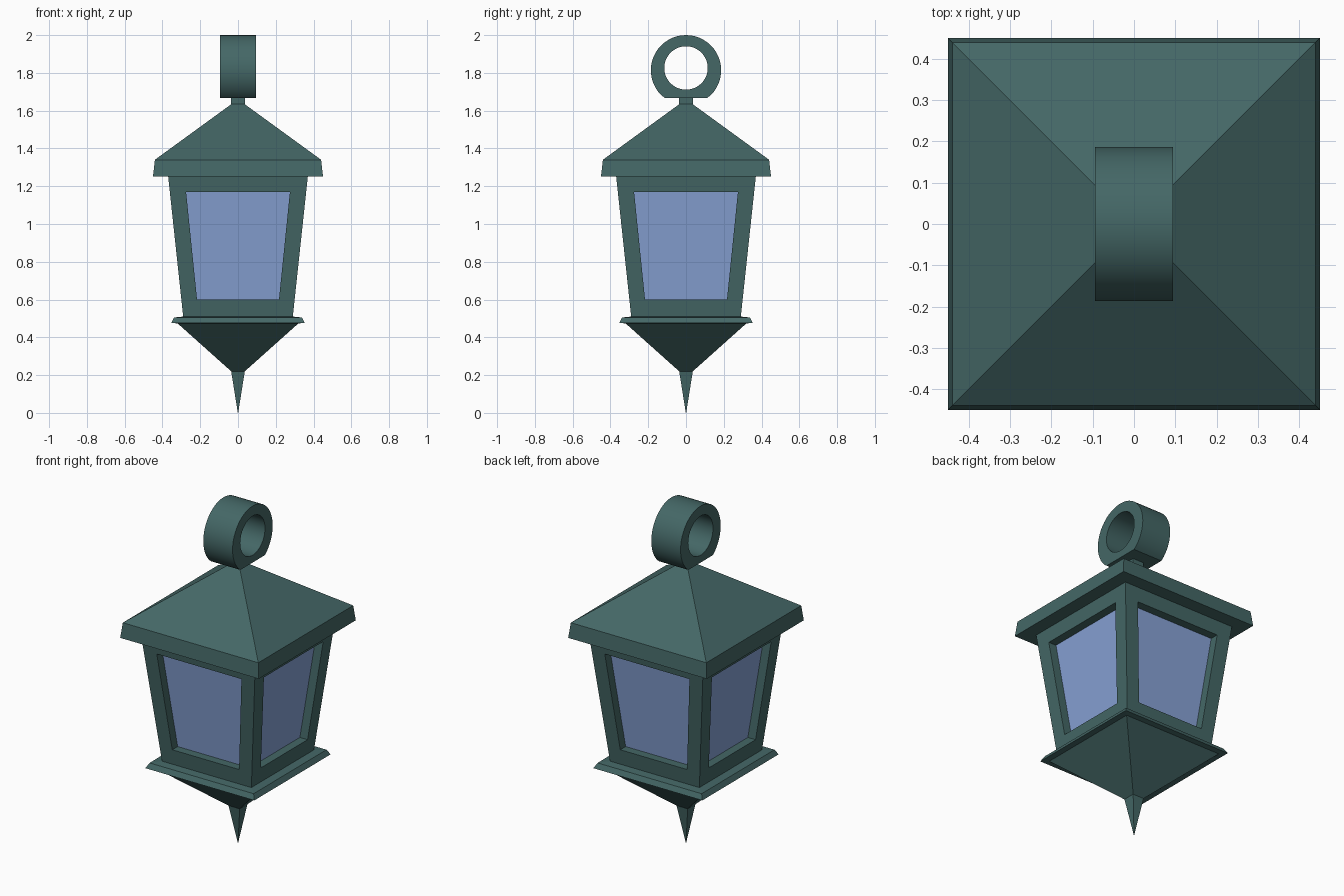
import bpy, bmesh, math
from mathutils import Vector

if "Cube" in bpy.data.objects:
    bpy.data.objects.remove(bpy.data.objects["Cube"])


def material(name, rgb):
    m = bpy.data.materials.new(name)
    m.diffuse_color = (*rgb, 1)
    m.use_nodes = True
    m.node_tree.nodes["Principled BSDF"].inputs["Base Color"].default_value = m.diffuse_color
    return m


green = material("dark green metal", (0.058, 0.136, 0.133))
blue = material("blue glass", (0.242, 0.361, 0.665))


def finish(name, bm, mats):
    bmesh.ops.recalc_face_normals(bm, faces=bm.faces)
    me = bpy.data.meshes.new(name)
    bm.to_mesh(me)
    bm.free()
    for m in mats:
        me.materials.append(m)
    ob = bpy.data.objects.new(name, me)
    bpy.context.collection.objects.link(ob)
    return ob


def square_stack(sections):
    """Solid with square cross-sections given as (half width, z)."""
    bm = bmesh.new()
    rings = [[bm.verts.new((sx * h, sy * h, z))
              for sx, sy in ((-1, -1), (1, -1), (1, 1), (-1, 1))]
             for h, z in sections]
    sides = []
    for a, b in zip(rings, rings[1:]):
        for i in range(4):
            j = (i + 1) % 4
            sides.append(bm.faces.new((a[i], a[j], b[j], b[i])))
    bm.faces.new(rings[0][::-1])
    bm.faces.new(rings[-1])
    return bm, sides


# Spike, inverted pyramid and sill rim
for name, sections in {
    "bottom_spike": [(0.001, 0), (0.036, 0.22)],
    "bottom_pyramid": [(0.036, 0.22), (0.32, 0.474)],
    "sill_rim": [(0.322, 0.474), (0.354, 0.476), (0.338, 0.505), (0.29, 0.51)],
    "roof": [(0.45, 1.252), (0.44, 1.34), (0.036, 1.634)],
    "roof_neck": [(0.036, 1.63), (0.036, 1.68)],
}.items():
    finish(name, square_stack(sections)[0], [green])

# Tapered housing with a recessed window on each side
bm, sides = square_stack([(0.29, 0.508), (0.37, 1.255)])
for f in sides:
    n = f.normal if f.normal.length else None
    f.normal_update()
    inward = Vector((-f.normal.x, -f.normal.y, 0)).normalized() * 0.05
    bmesh.ops.inset_individual(bm, faces=[f], thickness=0.08)
    # place the inset corners on the sloping wall at the window heights
    side = Vector((inward.y, -inward.x, 0)).normalized()
    mid = sum(v.co.z for v in f.verts) / 4
    for v in f.verts:
        z, w = (1.17, 0.275) if v.co.z > mid else (0.60, 0.217)
        wall = 0.29 + (z - 0.508) / (1.255 - 0.508) * 0.08
        s = math.copysign(w, v.co.dot(side))
        v.co = side * s - inward.normalized() * wall + Vector((0, 0, z))
    # push the glass straight in, leaving square reveals
    glass = bmesh.ops.extrude_discrete_faces(bm, faces=[f])["faces"][0]
    bmesh.ops.translate(bm, verts=glass.verts, vec=inward)
    glass.material_index = 1
finish("lantern_housing", bm, [green, blue])

# Hanging ring: round on top, with a flat foot cut off at the bottom
bm = bmesh.new()
N = 48
outer_c, outer_r, hole_c, hole_r, half = 1.814, 0.186, 1.826, 0.115, 0.095
loops = []
for x in (-half, half):
    out, hole = [], []
    for i in range(N):
        a = 2 * math.pi * i / N
        c, s = math.cos(a), math.sin(a)
        out.append(bm.verts.new((x, outer_r * c, max(outer_c + outer_r * s, 1.668))))
        hole.append(bm.verts.new((x, hole_r * c, hole_c + hole_r * s)))
    loops.append((out, hole))
(o0, h0), (o1, h1) = loops
for i in range(N):
    j = (i + 1) % N
    for a, b in ((o0, o1), (o1, h1), (h1, h0), (h0, o0)):
        bm.faces.new((a[i], a[j], b[j], b[i]))
ring = finish("hanging_ring", bm, [green])
bpy.context.view_layer.objects.active = ring
ring.select_set(True)
bpy.ops.object.shade_smooth_by_angle(angle=math.radians(30))
